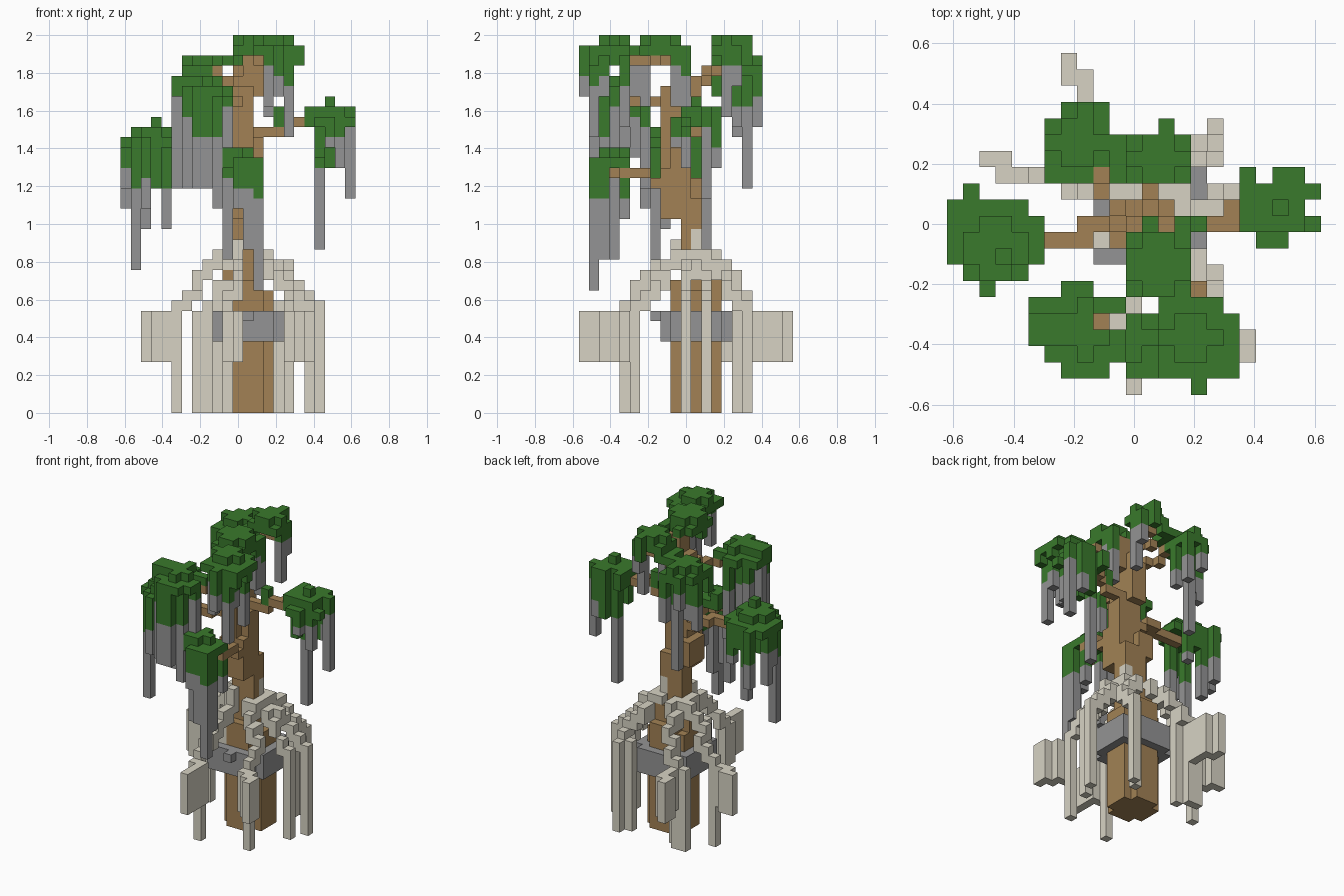
import bpy, bmesh, math
from mathutils import Vector

if "Cube" in bpy.data.objects:
    bpy.data.objects.remove(bpy.data.objects["Cube"])

V = 2 / 37  # edge of one block


def material(name, rgb):
    m = bpy.data.materials.new(name)
    m.diffuse_color = (*rgb, 1)
    m.use_nodes = True
    m.node_tree.nodes["Principled BSDF"].inputs["Base Color"].default_value = m.diffuse_color
    return m


BARK = material("bark brown", (0.36, 0.222, 0.09))
LEAF = material("leaf green", (0.041, 0.192, 0.025))
VINE = material("vine grey", (0.295, 0.295, 0.297))
ROOT = material("pale root", (0.68, 0.65, 0.55))

parts = {}   # part name -> (material, set of block cells)
taken = set()
GAPS = {(-2, -6), (-1, -6), (0, -5)}   # openings in the front foliage


def box(name, mat, x0, x1, y0, y1, z0, z1, cut=False):
    """Fill an inclusive range of block cells; the first part to use a cell keeps it."""
    cells = parts.setdefault(name, (mat, set()))[1]
    for x in range(x0, x1 + 1):
        for y in range(y0, y1 + 1):
            if mat is LEAF and (x, y) in GAPS:
                continue
            if cut and x in (x0, x1) and y in (y0, y1):
                continue
            for z in range(z0, z1 + 1):
                if (x, y, z) not in taken:
                    taken.add((x, y, z))
                    cells.add((x, y, z))


def walk(points):
    """Cells of an edge-connected path through plan points."""
    path = [points[0]]
    for px, py in points[1:]:
        x, y = path[-1]
        while (x, y) != (px, py):
            if abs(px - x) >= abs(py - y):
                x += 1 if px > x else -1
            else:
                y += 1 if py > y else -1
            path.append((x, y))
    return path


def branch(name, points):
    """One-block-thick limb through 3D cells."""
    for a, b in zip(points, points[1:]):
        n = max(abs(q - p) for p, q in zip(a, b))
        for i in range(n + 1):
            x, y, z = (round(p + (q - p) * i / n) for p, q in zip(a, b))
            box(name, BARK, x, x, y, y, z, z)


def cluster(name, plates, drops):
    """Leaf plates (first one without corners), then edge drops: x, y, top, leaf bottom, vine bottom."""
    for i, p in enumerate(plates):
        box(name + "_leaves", LEAF, *p, cut=(i == 0))
    for x, y, top, leaf, vine in drops:
        box(name + "_leaves", LEAF, x, x, y, y, leaf, top)
        if vine < leaf:
            box(name + "_vines", VINE, x, x, y, y, vine, leaf - 1)


# Trunk: cross-shaped base, thin neck, leaning upper stem
box("trunk", BARK, -1, 3, 0, 2, 0, 11)
box("trunk", BARK, -1, -1, 0, 1, 12, 13)
box("trunk", BARK, 0, 2, -1, 3, 0, 12)
box("trunk", BARK, 0, 2, 0, 2, 12, 14)
box("trunk", BARK, 0, 1, 0, 1, 15, 20)
box("trunk", BARK, 2, 2, 0, 0, 15, 20)
box("trunk", BARK, 2, 2, 1, 1, 18, 20)
box("trunk", BARK, 0, 2, -2, 0, 19, 23)
box("trunk", BARK, -1, 0, -1, 1, 20, 22)
box("trunk", BARK, 0, 2, -1, 0, 24, 26)
box("trunk", BARK, 0, 1, -1, 0, 27, 32)
box("trunk", BARK, 0, 1, -2, -2, 24, 31)
box("trunk", BARK, 0, 1, 1, 1, 27, 31)
box("trunk", BARK, 1, 2, -1, 0, 31, 34)

# Stone collar around the base
box("collar", VINE, -1, 3, -2, 4, 7, 9)
box("collar", VINE, -2, 4, -1, 3, 7, 9)
box("collar", VINE, -2, -2, -2, -2, 7, 9)
box("collar", VINE, 1, 1, -3, -3, 9, 9)

# Arching roots: plan path, index of the foot that reaches the ground
ROOTS = [
    ([(-1, 2), (-4, 2), (-4, 3), (-8, 3), (-8, 4), (-9, 4)], (-6, 3)),
    ([(0, 2), (-1, 4), (-1, 5), (-2, 6), (-3, 6), (-3, 9), (-4, 9), (-4, 10)], (-3, 6)),
    ([(2, 2), (3, 3), (3, 4), (4, 4), (5, 5), (5, 6)], (5, 6)),
    ([(2, 1), (4, 1), (5, 2), (8, 2)], (8, 2)),
    ([(2, 0), (7, 0)], (7, 0)),
    ([(2, 0), (4, -3), (5, -4), (5, -6), (6, -6), (6, -7), (7, -7), (7, -8)], (5, -5)),
    ([(0, 0), (0, -5), (-1, -5), (-1, -7), (0, -8), (0, -10)], (-1, -6)),
]
for points, foot in ROOTS:
    path = walk(points)
    stop = path.index(foot)
    for i, (x, y) in enumerate(path):
        if i > stop:                       # hanging outer plates
            box("roots", ROOT, x, x, y, y, 5, 9)
            continue
        top = round(15.4 - 5.4 * (i / stop) ** 1.4)
        low = 0 if i == stop else max(9, top - 1)
        box("roots", ROOT, x, x, y, y, low, top)
# Root collar around the neck
box("roots", ROOT, -1, 2, 0, 1, 14, 15)
box("roots", ROOT, 0, 0, -1, -1, 14, 16)
box("roots", ROOT, 2, 2, 1, 1, 15, 17)
box("roots", ROOT, -2, -1, -1, -1, 10, 12)
# Extra feet beside the main ones
for x, y, top in [(-2, 5, 11), (-4, 6, 9), (4, 5, 10)]:
    box("roots", ROOT, x, x, y, y, 0, top)

# Limbs reaching to each crown
branch("left_limb", [(0, 0, 24), (-3, 0, 25), (-3, -1, 25), (-7, -1, 25)])
branch("right_limb", [(1, 0, 27), (4, 0, 27), (5, 0, 28), (6, 0, 28), (6, 1, 28)])
branch("low_front_limb", [(1, -2, 22), (2, -4, 23), (2, -5, 23), (1, -7, 23), (0, -8, 23)])
branch("front_left_limb", [(0, -1, 29), (0, -4, 30), (-2, -6, 30), (-3, -6, 31)])
branch("front_top_limb", [(2, -1, 33), (3, -3, 34), (4, -4, 34), (4, -6, 34)])
branch("back_left_limb", [(0, 1, 31), (-1, 1, 32), (-2, 2, 32), (-2, 3, 33), (-3, 4, 33)])
branch("back_top_limb", [(1, 1, 32), (1, 2, 33), (0, 3, 33), (2, 4, 34)])

# Leaf crowns with hanging vines
cluster("back_top", [(0, 3, 3, 5, 36, 36), (2, 2, 6, 6, 35, 36), (0, 3, 3, 5, 35, 35),
                     (-1, -1, 3, 5, 34, 34)],
        [(3, 4, 34, 34, 29), (3, 5, 34, 34, 32), (0, 5, 34, 34, 34), (2, 6, 34, 34, 34)])

cluster("back_left", [(-5, -2, 4, 6, 34, 34), (-5, -2, 3, 6, 33, 33), (-4, -2, 7, 7, 33, 33)],
        [(-3, 7, 34, 33, 33), (-4, 7, 32, 32, 30), (-2, 7, 32, 31, 28), (-5, 5, 32, 30, 27),
         (-3, 6, 32, 30, 22), (-5, 3, 32, 31, 31), (-2, 5, 32, 30, 28), (-4, 5, 32, 30, 28)])

cluster("left", [(-10, -7, -3, 0, 27, 27), (-8, -8, -2, -2, 28, 28), (-11, -6, -2, 0, 26, 26),
                 (-11, -10, 1, 1, 26, 26), (-10, -7, -3, 1, 26, 26), (-10, -10, 2, 2, 26, 26),
                 (-9, -9, -4, -4, 25, 26)],
        [(-11, 0, 25, 24, 20), (-11, -1, 25, 24, 22), (-10, 2, 25, 23, 20), (-9, 1, 25, 22, 18),
         (-9, -4, 25, 23, 20), (-8, -3, 25, 22, 22), (-7, -2, 25, 22, 18), (-10, -3, 25, 22, 14),
         (-7, 1, 25, 23, 22), (-8, 1, 25, 24, 24)])

cluster("right", [(7, 10, 0, 2, 29, 29), (7, 10, 0, 2, 29, 29), (9, 9, 1, 1, 30, 30),
                  (7, 10, 0, 2, 28, 28), (9, 10, 3, 3, 28, 29), (8, 9, -1, -1, 28, 28),
                  (11, 11, 0, 0, 28, 28), (11, 11, 2, 2, 28, 29), (7, 7, 3, 3, 28, 29)],
        [(8, 2, 27, 24, 16), (9, -1, 27, 27, 26), (9, 3, 27, 24, 24), (11, 2, 28, 28, 21),
         (8, 0, 27, 25, 25), (10, 3, 27, 26, 24), (10, 0, 27, 27, 24)])
box("right_sprig", LEAF, 4, 4, 0, 0, 28, 29)

cluster("front_left", [(-4, -2, -8, -5, 32, 32), (-6, -1, -7, -5, 31, 31), (-6, -5, -7, -6, 32, 32),
                       (-5, -1, -8, -8, 31, 31), (-4, -2, -9, -9, 31, 31), (-4, -3, -4, -4, 31, 31)],
        [(-6, -6, 31, 31, 22), (-5, -8, 30, 29, 22), (-4, -9, 30, 27, 22), (-3, -9, 30, 27, 22),
         (-2, -8, 30, 27, 20), (-1, -7, 30, 30, 26), (-5, -5, 30, 29, 25),
         (-3, -4, 30, 28, 22)])

cluster("front_top", [(2, 5, -8, -6, 36, 36), (2, 6, -8, -6, 35, 35), (2, 5, -9, -9, 35, 35),
                      (2, 5, -5, -5, 35, 35), (4, 4, -10, -10, 34, 35)],
        [(4, -10, 34, 33, 31), (6, -7, 34, 34, 34), (6, -9, 35, 34, 34), (5, -9, 34, 32, 27),
         (5, -6, 34, 32, 28), (5, -8, 34, 33, 31), (3, -9, 34, 34, 30), (3, -5, 34, 34, 31)])

cluster("middle_top", [(0, 3, -4, -1, 36, 36), (0, 3, -4, -1, 35, 35), (1, 1, 0, 0, 35, 35),
                       (3, 3, 0, 0, 33, 35)],
        [(3, -4, 35, 34, 30), (0, -3, 34, 34, 34), (3, -1, 34, 34, 30), (3, 0, 34, 33, 29)])

cluster("low_front", [(-1, 1, -8, -6, 25, 25), (0, 2, -9, -6, 24, 24), (-1, -1, -8, -7, 24, 25)],
        [(2, -9, 23, 21, 12), (2, -8, 23, 21, 15), (1, -9, 23, 22, 16), (0, -9, 23, 22, 20),
         (-1, -7, 23, 23, 15), (2, -6, 23, 21, 19)])

# Mesh every part from its exposed block sides
SIDES = [(1, 0, 0), (-1, 0, 0), (0, 1, 0), (0, -1, 0), (0, 0, 1), (0, 0, -1)]
for name, (mat, cells) in parts.items():
    if not cells:
        continue
    bm = bmesh.new()
    corners = {}

    def corner(p):
        key = tuple(round(c * 2) for c in p)
        if key not in corners:
            corners[key] = bm.verts.new(Vector(p) * V)
        return corners[key]

    for c in sorted(cells):
        mid = Vector((c[0], c[1], c[2] + 0.5))
        for side in SIDES:
            if tuple(a + b for a, b in zip(c, side)) in taken:
                continue
            n = Vector(side)
            u = Vector((side[1], side[2], side[0]))
            w = n.cross(u)
            ring = [(-1, -1), (1, -1), (1, 1), (-1, 1)]
            bm.faces.new([corner(mid + (n + u * a + w * b) / 2) for a, b in ring])
    bmesh.ops.dissolve_limit(bm, angle_limit=math.radians(1), verts=bm.verts[:], edges=bm.edges[:])
    mesh = bpy.data.meshes.new(name)
    bm.to_mesh(mesh)
    bm.free()
    mesh.materials.append(mat)
    bpy.context.collection.objects.link(bpy.data.objects.new(name, mesh))
